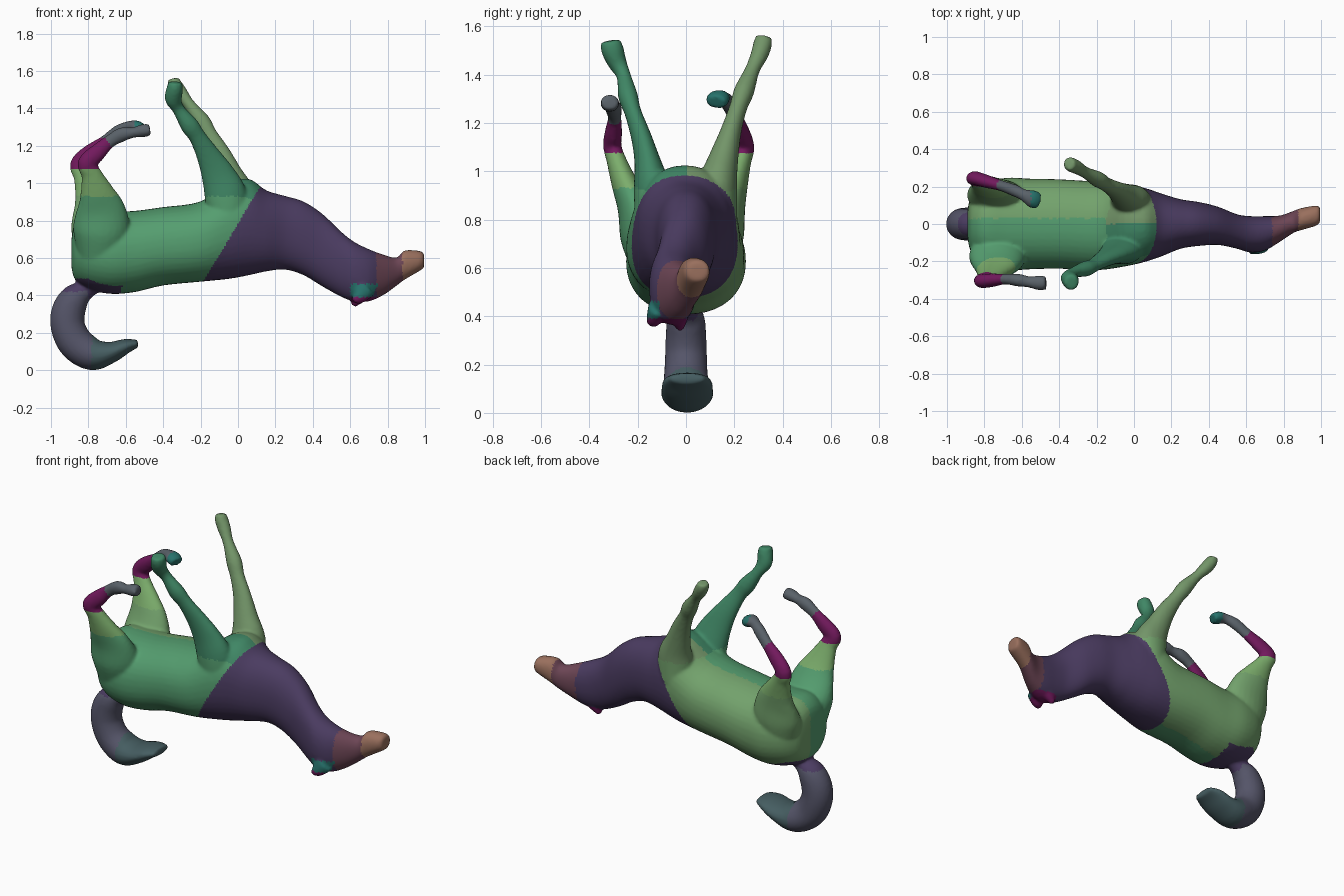
import bpy, bmesh, math
from mathutils import Vector


def smooth_rows(rows, steps=4):
    """Catmull-Rom interpolation of rows of numbers."""
    pts = [Vector(r) for r in rows]
    out = []
    for i in range(len(pts) - 1):
        p0, p1, p2, p3 = pts[max(i - 1, 0)], pts[i], pts[i + 1], pts[min(i + 2, len(pts) - 1)]
        for s in range(steps):
            t = s / steps
            out.append(0.5 * (2 * p1 + (p2 - p0) * t + (2 * p0 - 5 * p1 + 4 * p2 - p3) * t * t
                              + (3 * p1 - p0 - 3 * p2 + p3) * t ** 3))
    return out + [pts[-1]]


def loft(bm, rows, axis=None, sides=24, power=2.0):
    """Closed tube through rows of (x, y, z, half depth, half width)."""
    rows = smooth_rows(rows)
    centres = [Vector(r[:3]) for r in rows]
    rings = []
    for i, row in enumerate(rows):
        tan = axis or (centres[min(i + 1, len(rows) - 1)] - centres[max(i - 1, 0)]).normalized()
        up = tan.cross(Vector((0, 1, 0))).normalized()
        side = up.cross(tan)
        ring = []
        for k in range(sides):
            a = 2 * math.pi * k / sides
            c, s = math.cos(a), math.sin(a)
            c, s = (math.copysign(abs(v) ** (2 / power), v) for v in (c, s))
            ring.append(bm.verts.new(centres[i] + up * c * max(row[3] + .002, .005)
                                     + side * s * max(row[4] + .002, .005)))
        rings.append(ring)
    for a, b in zip(rings, rings[1:]):
        for k in range(sides):
            n = (k + 1) % sides
            bm.faces.new((a[k], a[n], b[n], b[k]))
    bm.faces.new(rings[0][::-1])
    bm.faces.new(rings[-1])


bm = bmesh.new()

# Torso, neck and head: x, centre y, half width, bottom z, top z
trunk = [(-.89, 0, .07, .55, .70), (-.87, 0, .15, .485, .79), (-.80, 0, .215, .435, .845),
         (-.68, 0, .245, .41, .845), (-.55, 0, .24, .42, .85), (-.40, 0, .237, .455, .87),
         (-.20, -.01, .235, .475, .90), (-.05, -.005, .22, .49, 1.0), (.06, -.005, .195, .51, 1.02),
         (.15, -.005, .165, .53, .96), (.25, 0, .13, .54, .93), (.35, 0, .115, .51, .90),
         (.45, -.01, .10, .45, .835), (.55, -.04, .09, .395, .74), (.62, -.055, .095, .37, .685),
         (.70, -.05, .09, .37, .645), (.78, -.025, .068, .405, .615), (.85, .01, .057, .455, .60),
         (.89, .025, .057, .485, .638), (.975, .045, .052, .535, .635), (.995, .05, .036, .55, .618)]
loft(bm, [(x, y, (lo + hi) / 2, (hi - lo) / 2, w) for x, y, w, lo, hi in trunk],
     axis=Vector((1, 0, 0)), sides=40, power=2.2)

# Ears
for y, z, lean in ((-.115, .375, -.035), (-.025, .345, .0)):
    loft(bm, [(.68, y, .44, .06, .04), (.645, y + lean * .5, .39, .038, .03),
              (.615, y + lean, z, .012, .014)])

# Hind legs, bent at the hock
loft(bm, [(-.74, -.13, .62, .12, .10), (-.73, -.17, .75, .15, .105), (-.735, -.215, .86, .13, .07),
          (-.755, -.255, .95, .09, .052), (-.785, -.29, 1.05, .053, .038), (-.81, -.305, 1.105, .047, .036),
          (-.755, -.30, 1.16, .045, .034), (-.69, -.295, 1.22, .033, .026), (-.62, -.30, 1.26, .037, .032),
          (-.56, -.31, 1.27, .026, .028), (-.51, -.315, 1.28, .033, .037), (-.47, -.315, 1.285, .03, .034)])
loft(bm, [(-.74, .12, .62, .12, .09), (-.74, .15, .75, .15, .09), (-.755, .18, .86, .13, .065),
          (-.785, .205, .95, .09, .05), (-.825, .23, 1.04, .055, .038), (-.85, .245, 1.10, .047, .036),
          (-.79, .228, 1.16, .045, .033), (-.71, .205, 1.22, .034, .027), (-.64, .18, 1.275, .034, .03),
          (-.59, .155, 1.30, .028, .03), (-.545, .135, 1.30, .034, .046), (-.51, .123, 1.285, .028, .042)])

# Front legs, stretched up
loft(bm, [(-.05, -.12, .80, .10, .09), (-.065, -.14, .93, .112, .075), (-.105, -.16, 1.04, .09, .052),
          (-.155, -.185, 1.14, .064, .04), (-.215, -.22, 1.245, .044, .033), (-.26, -.24, 1.31, .047, .039),
          (-.318, -.258, 1.395, .031, .028), (-.345, -.285, 1.45, .044, .038), (-.338, -.305, 1.505, .042, .045),
          (-.335, -.312, 1.54, .034, .038)])
loft(bm, [(-.02, .12, .80, .10, .09), (-.02, .13, .94, .105, .08), (-.055, .155, 1.05, .075, .06),
          (-.10, .185, 1.16, .056, .042), (-.155, .215, 1.26, .042, .035), (-.195, .24, 1.33, .045, .04),
          (-.26, .275, 1.42, .029, .029), (-.31, .305, 1.485, .037, .035), (-.338, .318, 1.53, .035, .037),
          (-.345, .323, 1.558, .028, .031)])

# Tail
loft(bm, [(-.73, 0, .48, .05, .05), (-.80, 0, .435, .045, .05), (-.865, 0, .39, .075, .075),
          (-.905, 0, .32, .088, .082), (-.91, 0, .235, .09, .085), (-.865, 0, .142, .092, .09),
          (-.775, .005, .085, .085, .105), (-.68, .005, .095, .056, .105), (-.60, .005, .128, .038, .10),
          (-.535, .005, .143, .018, .07)])

# Merge every part into one continuous skin
bmesh.ops.recalc_face_normals(bm, faces=bm.faces)
mesh = bpy.data.meshes.new("horse_skin")
bm.to_mesh(mesh)
bm.free()
horse = bpy.data.objects.new("horse", mesh)
bpy.context.collection.objects.link(horse)
rem = horse.modifiers.new("skin", 'REMESH')
rem.mode = 'VOXEL'
rem.voxel_size = 0.01
soft = horse.modifiers.new("soften", 'SMOOTH')
soft.factor, soft.iterations = 0.5, 5
bpy.context.view_layer.update()
deps = bpy.context.evaluated_depsgraph_get()
skin = bpy.data.meshes.new_from_object(horse.evaluated_get(deps))
horse.modifiers.clear()
horse.data = skin

# Colour regions
palette = {"belly_near": (.09, .34, .16), "belly_far": (.17, .36, .15), "leg_near": (.05, .24, .13),
           "leg_far": (.17, .30, .14), "hind_leg": (.20, .42, .15), "chest": (.07, .045, .12), "hock": (.17, .01, .11),
           "hoof": (.10, .12, .14), "tail": (.09, .09, .14), "tail_tip": (.06, .11, .12),
           "teal": (.02, .17, .15), "head": (.15, .06, .09), "muzzle": (.32, .16, .11)}
names = list(palette)
skin.materials.clear()
for n in names:
    m = bpy.data.materials.new(n)
    m.diffuse_color = (*palette[n], 1)
    skin.materials.append(m)


def region(c):
    x, y, z = c
    if x < -.5 and z < .42 and (z < .38 or x < -.8):
        return "tail" if x < -.78 else "tail_tip"
    if x < -.45 and z > 1.075:
        if x + .7 * z < (.16 if y < 0 else .14):
            return "hock"
        return "teal" if x > -.55 and y > 0 else "hoof"
    if x > .88:
        return "muzzle"
    if x > .6:
        if z < .39:
            return "hock"
        return "teal" if y < -.11 and z < .46 else "head" if x > .74 else "chest"
    if x > -.17 + (z - .5) * .6 and z < 1.0:
        return "chest"
    if x < -.62 and z < .49 and abs(y) < .16:
        return "chest"
    if x < -.6 and z > .93:
        return "hind_leg"
    if x > -.45 and z > .93 - max(0, x) * .2:
        return "leg_near" if y < 0 else "leg_far"
    return "belly_near" if y < .03 else "belly_far"


for p in skin.polygons:
    p.material_index = names.index(region(p.center))
    p.use_smooth = True
